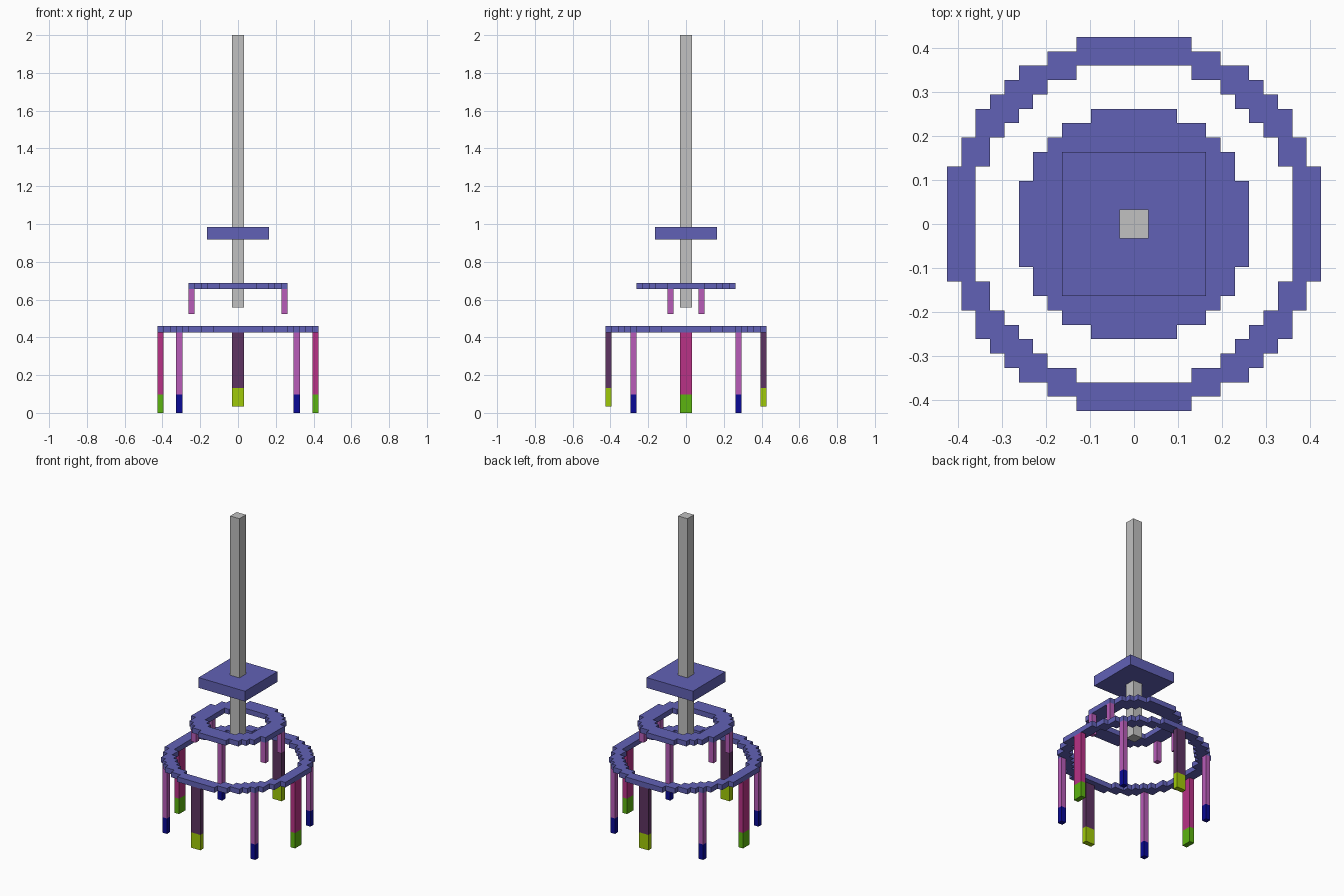
import bpy, bmesh

if "Cube" in bpy.data.objects:
    bpy.data.objects.remove(bpy.data.objects["Cube"])

U = 2 / 61  # one block unit; the model is 61 blocks tall


def material(name, rgb):
    lin = [((c / 255 + 0.055) / 1.055) ** 2.4 if c > 10 else c / 255 / 12.92 for c in rgb]
    m = bpy.data.materials.new(name)
    m.diffuse_color = (*lin, 1)
    m.use_nodes = True
    m.node_tree.nodes["Principled BSDF"].inputs["Base Color"].default_value = m.diffuse_color
    return m


BLUE = material("slate blue", (97, 97, 182))
GREY = material("light grey", (193, 193, 193))
PINK = material("deep pink", (184, 50, 134))
PLUM = material("dark plum", (94, 52, 98))
ORCHID = material("orchid", (184, 92, 184))
LIME = material("lime", (160, 202, 8))
GREEN = material("green", (92, 180, 16))
NAVY = material("navy", (10, 10, 150))


def finish(name, bm, mat):
    bmesh.ops.recalc_face_normals(bm, faces=bm.faces)
    me = bpy.data.meshes.new(name)
    bm.to_mesh(me)
    bm.free()
    me.materials.append(mat)
    ob = bpy.data.objects.new(name, me)
    bpy.context.collection.objects.link(ob)


def box(name, x, y, z, mat):
    """Box from (low, high) ranges in block units."""
    bm = bmesh.new()
    bmesh.ops.create_cube(bm, size=1)
    for v in bm.verts:
        v.co = [(r[0] + (c + 0.5) * (r[1] - r[0])) * U for r, c in zip((x, y, z), v.co)]
    finish(name, bm, mat)


def ring(name, outer_sq, inner_sq, z, mat):
    """Stepped ring of square cells between two squared radii, one block thick."""
    bm = bmesh.new()
    for i in range(-13, 13):
        for j in range(-13, 13):
            if inner_sq < (i + 0.5) ** 2 + (j + 0.5) ** 2 < outer_sq:
                bm.faces.new([bm.verts.new(((i + a) * U, (j + b) * U, z * U))
                              for a, b in ((0, 0), (1, 0), (1, 1), (0, 1))])
    bmesh.ops.remove_doubles(bm, verts=bm.verts, dist=U / 10)
    new = bmesh.ops.extrude_face_region(bm, geom=bm.faces[:])["geom"]
    bmesh.ops.translate(bm, vec=(0, 0, U), verts=[g for g in new if isinstance(g, bmesh.types.BMVert)])
    finish(name, bm, mat)


def side(s, a, b):
    return (a, b) if s > 0 else (-b, -a)


# Central rod and square plate
box("rod", (-1, 1), (-1, 1), (17, 61), GREY)
box("square_plate", (-5, 5), (-5, 5), (28, 30), BLUE)

# Stepped rings
ring("small_ring", 64, 27, 20, BLUE)
ring("large_ring", 169, 125, 13, BLUE)

for s in (-1, 1):
    # Wide hangers at the left and right, with green tips
    box("side_hanger", side(s, 12, 13), (-1, 1), (3, 13), PINK)
    box("side_tip", side(s, 12, 13), (-1, 1), (0, 3), GREEN)
    # Wide hangers at the front and back, with lime tips
    box("front_back_hanger", (-1, 1), side(s, 12, 13), (4, 13), PLUM)
    box("front_back_tip", (-1, 1), side(s, 12, 13), (1, 4), LIME)
    for t in (-1, 1):
        # Thin diagonal hangers with navy tips, and short hangers on the small ring
        box("diagonal_hanger", side(s, 9, 10), side(t, 8, 9), (3, 13), ORCHID)
        box("diagonal_tip", side(s, 9, 10), side(t, 8, 9), (0, 3), NAVY)
        box("short_hanger", side(s, 7, 8), side(t, 2, 3), (16, 20), ORCHID)
